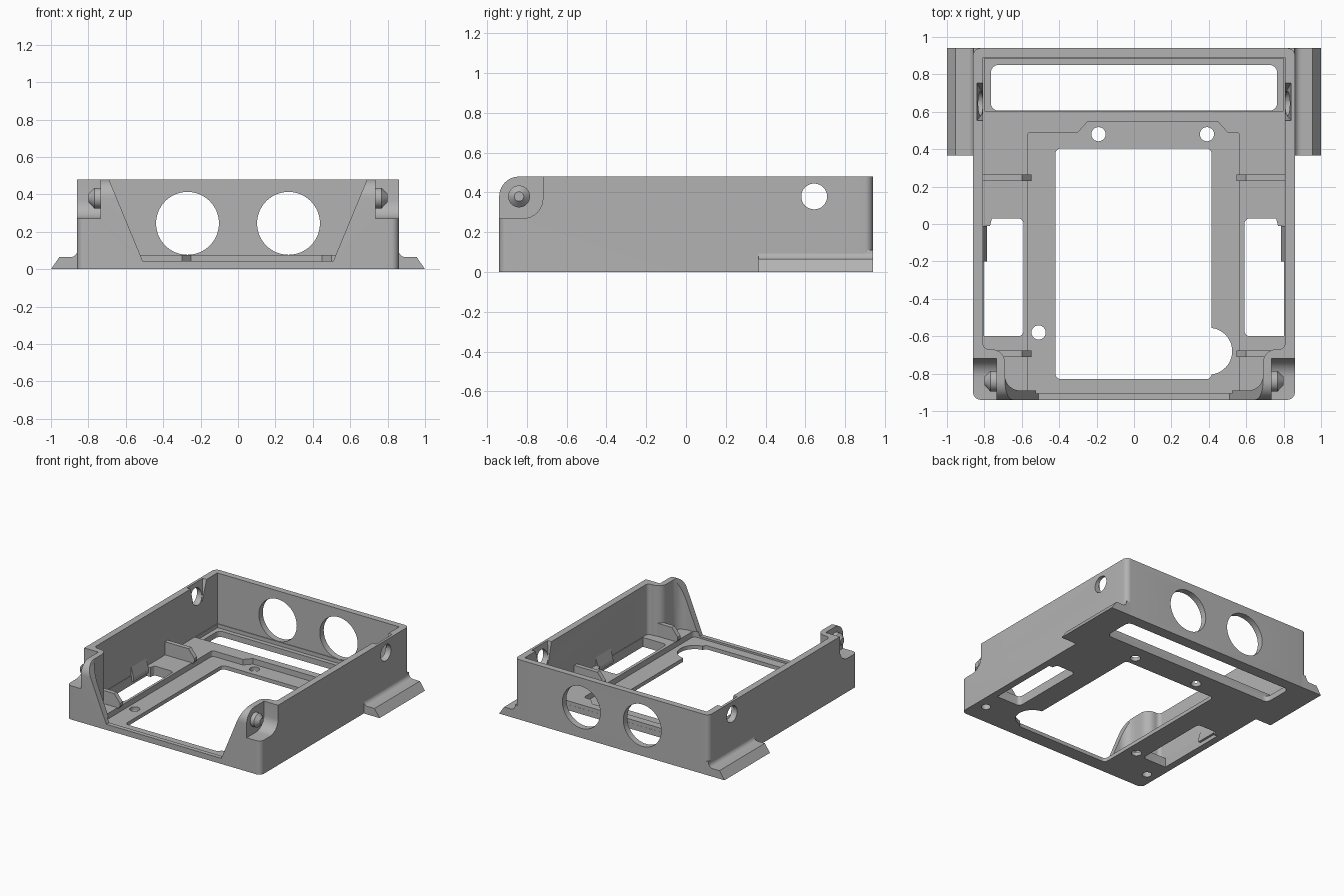
import bpy, bmesh, math
from mathutils import Vector

cube = bpy.data.objects.get("Cube")
if cube:
    bpy.data.objects.remove(cube, do_unlink=True)

grey = bpy.data.materials.new("plain_grey")
grey.use_nodes = True
grey.diffuse_color = (0.45, 0.45, 0.45, 1)
grey.node_tree.nodes["Principled BSDF"].inputs["Base Color"].default_value = (0.45, 0.45, 0.45, 1)


def rounded(points, steps=8):
    """Outline from (u, v, radius) corners, each replaced by an arc."""
    out = []
    for i, (u, v, r) in enumerate(points):
        p = Vector((u, v))
        if r == 0:
            out.append(p)
            continue
        a = (Vector(points[i - 1][:2]) - p).normalized()
        b = (Vector(points[(i + 1) % len(points)][:2]) - p).normalized()
        half = a.angle(b) / 2
        centre = p + (a + b).normalized() * (r / math.sin(half))
        start = p + a * (r / math.tan(half)) - centre
        end = p + b * (r / math.tan(half)) - centre
        sweep = start.angle_signed(end)
        for k in range(steps + 1):
            t = -sweep * k / steps
            out.append(centre + Vector((start.x * math.cos(t) - start.y * math.sin(t),
                                        start.x * math.sin(t) + start.y * math.cos(t))))
    return out


def rect(u0, u1, v0, v1, r=0):
    return rounded([(u0, v0, r), (u1, v0, r), (u1, v1, r), (u0, v1, r)])


def circle(u, v, r, n=48):
    return [(u + r * math.cos(math.tau * k / n), v + r * math.sin(math.tau * k / n)) for k in range(n)]


def loft(name, rings, axis="z", side=1):
    """Solid through matching outlines, rings = [(outline, position on axis)]."""
    place = {"x": lambda u, v, w: (side * w, u, v),
             "y": lambda u, v, w: (side * u, w, v),
             "z": lambda u, v, w: (side * u, v, w)}[axis]
    bm = bmesh.new()
    loops = [[bm.verts.new(place(p[0], p[1], w)) for p in pts] for pts, w in rings]
    n = len(loops[0])
    bm.faces.new(loops[0])
    bm.faces.new(loops[-1])
    for lo, hi in zip(loops, loops[1:]):
        for k in range(n):
            bm.faces.new((lo[k], lo[(k + 1) % n], hi[(k + 1) % n], hi[k]))
    bmesh.ops.recalc_face_normals(bm, faces=bm.faces)
    mesh = bpy.data.meshes.new(name)
    bm.to_mesh(mesh)
    bm.free()
    mesh.materials.append(grey)
    ob = bpy.data.objects.new(name, mesh)
    bpy.context.collection.objects.link(ob)
    return ob


def prism(name, outline, a, b, axis="z", side=1):
    return loft(name, [(outline, a), (outline, b)], axis, side)


def cut(target, cutter):
    cutter.hide_render = True
    mod = target.modifiers.new("cut", "BOOLEAN")
    mod.operation = "DIFFERENCE"
    mod.solver = "EXACT"
    mod.object = cutter
    bpy.context.view_layer.objects.active = target
    bpy.ops.object.modifier_apply(modifier=mod.name)
    bpy.data.objects.remove(cutter, do_unlink=True)


def smooth(ob):
    bpy.ops.object.select_all(action="DESELECT")
    ob.select_set(True)
    bpy.context.view_layer.objects.active = ob
    bpy.ops.object.shade_smooth_by_angle(angle=math.radians(30))


# Tray: outer shell, with a cavity that steps around the two front corner mounts
tray = prism("tray", rect(-0.86, 0.86, -0.94, 0.94, 0.04), 0, 0.48)
right_half = [(0.69, -0.89, 0.08), (0.69, -0.67, 0.07), (0.807, -0.67, 0.03), (0.807, 0.89, 0)]
left_half = [(-u, v, r) for u, v, r in reversed(right_half)]
cut(tray, prism("cavity", rounded(right_half + left_half), 0.075, 1))

# Floor: lowered rear strip, rear slot, board recess and main opening
cut(tray, prism("rear_strip", rect(-0.8, 0.8, 0.605, 0.885), 0.045, 0.2))
cut(tray, prism("rear_slot", rect(-0.765, 0.765, 0.606, 0.85, 0.04), -1, 0.2))
recess = [(-0.57, -0.905, 0.03), (0.565, -0.905, 0.03), (0.565, 0.49, 0.02), (0.5, 0.49, 0),
          (0.45, 0.545, 0), (-0.25, 0.545, 0), (-0.3, 0.49, 0), (-0.57, 0.49, 0.02)]
cut(tray, prism("board_recess", rounded(recess), 0.03, 0.08))
cut(tray, prism("main_opening", rect(-0.42, 0.415, -0.83, 0.405, 0.03), -1, 0.2))
cut(tray, prism("round_opening", circle(0.4, -0.68, 0.125), -1, 0.2))
for x, y in ((-0.19, 0.48), (0.39, 0.48), (-0.51, -0.58)):
    cut(tray, prism("screw_hole", circle(x, y, 0.038, 24), -1, 0.2))

# Front opening with slanted sides, and rounded upper front edge
slope = 0.18 / 0.435
gap = [(-0.51, 0.045), (0.51, 0.045), (0.51 + slope * 0.5, 0.545), (-0.51 - slope * 0.5, 0.545)]
cut(tray, prism("front_gap", gap, -1, -0.78, "y"))
arc = [(-0.84 - 0.1 * math.sin(t), 0.38 + 0.1 * math.cos(t))
       for t in (math.pi / 2 * k / 10 for k in range(11))]
cut(tray, prism("front_round", arc + [(-1, 0.38), (-1, 0.6), (-0.84, 0.6)], -1, 1, "x"))

# Back wall ports and side wall holes
for x in (-0.27, 0.27):
    cut(tray, prism("port", circle(x, 0.245, 0.168, 64), 0.8, 1, "y"))
cut(tray, prism("side_hole", circle(0.645, 0.38, 0.065, 32), -1, 1, "x"))

window = [(0.803, -0.6, 0), (0.803, -0.01, 0), (0.77, -0.01, 0), (0.76, 0.03, 0.01),
          (0.59, 0.03, 0.03), (0.59, -0.6, 0.03)]
notch = [(-1.1, 0.27, 0), (-0.72, 0.27, 0.1), (-0.72, 0.6, 0), (-1.1, 0.6, 0)]
rib = [(0.83, 0.06), (0.83, 0.18), (0.6, 0.18), (0.548, 0.115), (0.548, 0.09), (0.575, 0.06)]
flange = [(0.815, 0, 0), (1.0, 0, 0), (0.955, 0.065, 0), (0.862, 0.065, 0.035),
          (0.858, 0.11, 0), (0.815, 0.11, 0)]
catch = [(0.83, 0.03), (0.785, 0.03), (0.785, 0.06), (0.81, 0.15), (0.83, 0.15)]

for side, word in ((1, "left"), (-1, "right")):
    # Cuts on each side: window, corner notch, lead-in chute, blind hole
    cut(tray, prism("window", rounded(window), -1, 0.2, "z", side))
    cut(tray, prism("corner_notch", rounded(notch), 0.735, 1.1, "x", side))
    cut(tray, loft("chute", [(rect(0.79, 0.806, 0.595, 0.695), 0.31),
                             (rect(0.79, 0.842, 0.55, 0.757), 0.49)], "z", side))
    cut(tray, prism("blind_hole", circle(0.77, -0.77, 0.035, 24), -1, 0.15, "z", side))

    # Hinge pin with a tapered tip
    smooth(loft(word + "_hinge_pin", [(circle(-0.84, 0.38, 0.055, 32), 0.72),
                                      (circle(-0.84, 0.38, 0.055, 32), 0.768),
                                      (circle(-0.84, 0.38, 0.024, 32), 0.798)], "x", side))
    # Board clips, window catch and mounting flange
    prism(word + "_rear_clip", rib, 0.23, 0.265, "y", side)
    prism(word + "_front_clip", rib, -0.712, -0.677, "y", side)
    prism(word + "_window_catch", catch, -0.2, -0.01, "y", side)
    smooth(prism(word + "_flange", rounded(flange), 0.365, 0.94, "y", side))

smooth(tray)
